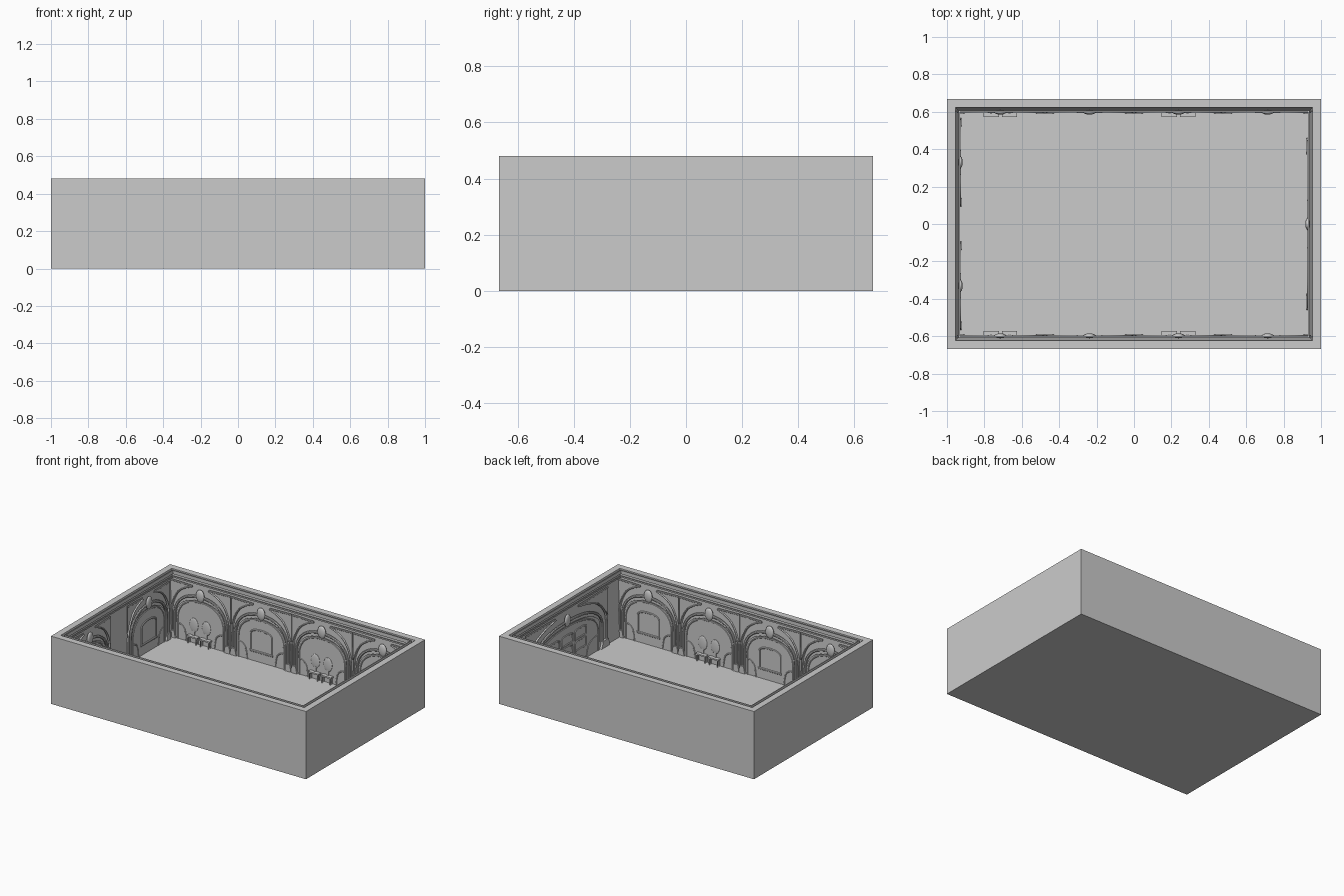
import bpy, bmesh, math
from mathutils import Matrix, Vector

if "Cube" in bpy.data.objects:
    bpy.data.objects.remove(bpy.data.objects["Cube"])

FLOOR = 0.01
IX, IY = 0.935, 0.604      # inner wall planes


def finish(name, bm, frame=None, smooth=False):
    bmesh.ops.recalc_face_normals(bm, faces=bm.faces)
    me = bpy.data.meshes.new(name)
    if frame:
        bm.transform(frame)
    bm.to_mesh(me)
    bm.free()
    ob = bpy.data.objects.new(name, me)
    bpy.context.collection.objects.link(ob)
    if smooth:
        for p in me.polygons:
            p.use_smooth = True
    return ob


def wall_frame(origin, normal):
    # local axes: u along wall, v up, w into the room
    n, z = Vector(normal), Vector((0, 0, 1))
    m = Matrix((z.cross(n), z, n)).transposed().to_4x4()
    m.translation = Vector(origin)
    return m


def prism(name, frame, pts, w0, w1):
    bm = bmesh.new()
    lo = [bm.verts.new((u, v, w0)) for u, v in pts]
    hi = [bm.verts.new((u, v, w1)) for u, v in pts]
    bm.faces.new(lo)
    bm.faces.new(hi)
    for i in range(len(pts)):
        j = (i + 1) % len(pts)
        bm.faces.new((lo[i], lo[j], hi[j], hi[i]))
    return finish(name, bm, frame)


def rect(u0, u1, v0, v1):
    return [(u0, v0), (u1, v0), (u1, v1), (u0, v1)]


def ribbon(name, frame, pts, width, depth, taper=1.0, closed=False):
    # moulding with a bevelled front, swept along a path on the wall
    bm = bmesh.new()
    P = [Vector(p) for p in pts]
    n = len(P)
    rings = []
    for i, p in enumerate(P):
        if closed:
            a, b = P[i - 1], P[(i + 1) % n]
        else:
            a, b = P[max(i - 1, 0)], P[min(i + 1, n - 1)]
        t = (b - a).normalized()
        nn = Vector((-t.y, t.x))
        h = width / 2 * (1 + (taper - 1) * i / (n - 1))
        prof = ((-1, -.002), (-1, depth * .6), (-.5, depth), (.5, depth), (1, depth * .6), (1, -.002))
        rings.append([bm.verts.new((*(p + nn * h * k), w)) for k, w in prof])
    for i in range(n if closed else n - 1):
        r, s = rings[i], rings[(i + 1) % n]
        for k in range(6):
            bm.faces.new((r[k], r[(k + 1) % 6], s[(k + 1) % 6], s[k]))
    if not closed:
        bm.faces.new(rings[0])
        bm.faces.new(rings[-1])
    return finish(name, bm, frame)


def arch(c, hw, spring, top, base=FLOOR, n=24, e=2.3):
    pts = [(c + hw, base)]
    for i in range(n + 1):
        a = math.pi * i / n
        co, si = math.cos(a), math.sin(a)
        pts.append((c + hw * math.copysign(abs(co) ** (2 / e), co),
                    spring + (top - spring) * abs(si) ** (2 / e)))
    return pts + [(c - hw, base)]


def smooth_path(ctrl, n=6):
    # Catmull-Rom through a few control points
    P = [Vector(p) for p in ctrl]
    P = [2 * P[0] - P[1]] + P + [2 * P[-1] - P[-2]]
    out = []
    for i in range(1, len(P) - 2):
        a, b, c, d = P[i - 1:i + 3]
        for k in range(n):
            t = k / n
            out.append(.5 * (2 * b + (c - a) * t + (2 * a - 5 * b + 4 * c - d) * t * t
                             + (3 * b - a - 3 * c + d) * t ** 3))
    return out + [P[-2]]


def oval(name, frame, c, r, seg=20):
    bm = bmesh.new()
    bmesh.ops.create_uvsphere(bm, u_segments=seg, v_segments=12, radius=1,
                              matrix=Matrix.Translation(c) @ Matrix.Diagonal((*r, 1)))
    return finish(name, bm, frame, True)


def chair(frame, c):
    prism("chair_seat", frame, rect(c - .041, c + .041, .055, .065), .004, .032)
    for u in (c - .032, c + .032):
        for w in (.008, .027):
            bm = bmesh.new()
            bmesh.ops.create_cone(bm, cap_ends=True, segments=8, radius1=.0035, radius2=.005, depth=.047,
                                  matrix=Matrix.Translation((u, .033, w)) @ Matrix.Rotation(-math.pi / 2, 4, 'X'))
            finish("chair_leg", bm, frame)
    prism("chair_stem", frame, rect(c - .007, c + .007, .06, .10), .003, .010)
    oval("chair_back", frame, (c, .138, .006), (.034, .05, .006))


def bay(frame, c, s=1.0, kind="window"):
    # backing panel and the two nested arch bands
    prism("arch_panel", frame, arch(c, .19 * s, .17, .315), -.002, .003)
    ribbon("outer_arch", frame, arch(c, .203 * s, .16, .345), .016, .010)
    ribbon("inner_arch", frame, arch(c, .178 * s, .15, .305), .009, .007)
    oval("medallion", frame, (c, .355, .006), (.032, .045, .013))
    for m in (-1, 1):
        # stem that branches into the spandrel, with its straight top edge
        stem = [(.226, FLOOR), (.226, .19), (.212, .27), (.175, .34), (.125, .38), (.065, .405)]
        ribbon("branch", frame, [(c + m * s * p.x, p.y) for p in smooth_path(stem)], .014, .011, .5)
        ribbon("spandrel_top", frame, [(c + m * s * .065, .408), (c + m * s * .236, .412)], .010, .006)
        tri = [(.236, .408), (.07, .406), (.13, .383), (.18, .345), (.215, .275), (.236, .22)]
        prism("spandrel_panel", frame, [(c + m * s * u, v) for u, v in tri], -.002, .002)
        # flared foot
        foot = [(.19, FLOOR), (.236, FLOOR), (.236, .03), (.230, .06), (.200, .06), (.195, .03)]
        prism("column_foot", frame, [(c + m * s * u, v) for u, v in foot], -.002, .014)
        # low curved dado scroll
        dado = [(.175, .12), (.15, .115), (.125, .09), (.115, .05), (.11, FLOOR)]
        ribbon("dado_scroll", frame, [(c + m * s * p.x, p.y) for p in smooth_path(dado)], .009, .006)
    if kind == "window":
        ribbon("panel_frame", frame, arch(c, .082, .20, .235, .08), .012, .009)
        ribbon("panel_sill", frame, [(c - .09, .08), (c + .09, .08)], .014, .010)
    elif kind == "chairs":
        for d in (-.049, .049):
            chair(frame, c + d)
    elif kind == "grid":
        for r in range(2):
            for k in (-1, 0, 1):
                u, v = c + k * .15, .10 + r * .082
                ribbon("window_pane", frame, arch(u, .062, v + .04, v + .066, v, 10, 4) + [(u, v)],
                       .012, .008, closed=True)


# room shell: solid block with a sunken floor
bm = bmesh.new()
bmesh.ops.create_cube(bm, size=1, matrix=Matrix.Translation((0, 0, .24)) @ Matrix.Diagonal((2, 1.334, .48, 1)))
top = max(bm.faces, key=lambda f: f.calc_center_median().z)
bmesh.ops.inset_region(bm, faces=[top], thickness=.0635)
inner = bmesh.ops.extrude_discrete_faces(bm, faces=[top])["faces"][0]
for v in inner.verts:
    v.co = (math.copysign(IX, v.co.x), math.copysign(IY, v.co.y), FLOOR)
finish("room_shell", bm)

# wall frames with their half lengths
back = wall_frame((0, IY, 0), (0, -1, 0))
front = wall_frame((0, -IY, 0), (0, 1, 0))
left = wall_frame((-IX, 0, 0), (1, 0, 0))
right = wall_frame((IX, 0, 0), (-1, 0, 0))
for f, h in ((back, IX), (front, IX), (left, IY), (right, IY)):
    prism("cornice", f, rect(-h, h, .455, .48), -.002, .004)
    prism("cornice_lower", f, rect(-h, h, .43, .44), -.002, .003)

# bays: chairs alternate with framed panels on the long walls
for f, sgn in ((back, 1), (front, -1)):
    for i, x in enumerate((-.715, -.238, .238, .715)):
        bay(f, x * sgn, 1, "window" if i % 2 else "chairs")
for y in (-.33, .33):
    bay(left, y)
bay(right, 0, 1.95, "grid")
